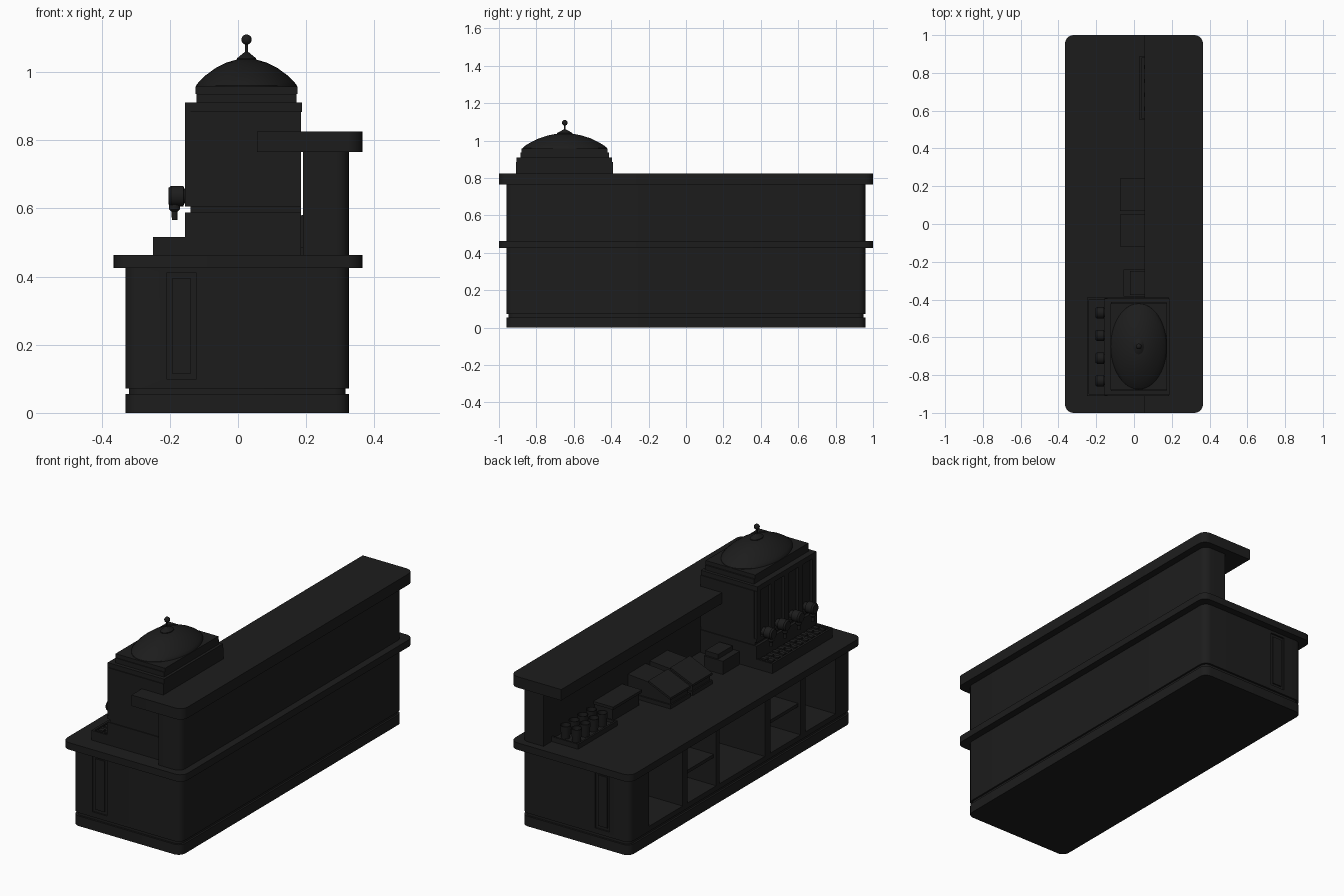
import bpy, bmesh, math
from mathutils import Matrix

if "Cube" in bpy.data.objects:
    bpy.data.objects.remove(bpy.data.objects["Cube"])

black = bpy.data.materials.new("black_lacquer")
black.diffuse_color = (0.012, 0.012, 0.012, 1)
black.use_nodes = True
black.node_tree.nodes["Principled BSDF"].inputs["Base Color"].default_value = black.diffuse_color


def finish(name, bm, smooth=False):
    bmesh.ops.recalc_face_normals(bm, faces=bm.faces)
    me = bpy.data.meshes.new(name)
    bm.to_mesh(me)
    bm.free()
    ob = bpy.data.objects.new(name, me)
    bpy.context.collection.objects.link(ob)
    me.materials.append(black)
    if smooth:
        bpy.ops.object.select_all(action='DESELECT')
        ob.select_set(True)
        bpy.context.view_layer.objects.active = ob
        bpy.ops.object.shade_smooth_by_angle(angle=math.radians(35))
    return ob


def slab(name, x, y, z, right=0, left=0):
    """Upright block with rounded vertical corners on its right / left side."""
    bm = bmesh.new()
    pts = []
    corners = [(x[1], y[1], -1, -1, right, 0), (x[0], y[1], 1, -1, left, 90),
               (x[0], y[0], 1, 1, left, 180), (x[1], y[0], -1, 1, right, 270)]
    for cx, cy, sx, sy, r, a0 in corners:
        for i in range(7 if r else 1):
            a = math.radians(a0 + 15 * i)
            pts.append((cx + sx * r + r * math.cos(a), cy + sy * r + r * math.sin(a)) if r else (cx, cy))
    f = bm.faces.new([bm.verts.new((px, py, z[0])) for px, py in pts])
    ext = bmesh.ops.extrude_face_region(bm, geom=[f])
    bmesh.ops.translate(bm, vec=(0, 0, z[1] - z[0]),
                        verts=[v for v in ext['geom'] if isinstance(v, bmesh.types.BMVert)])
    return finish(name, bm, right > 0)


def prism_xz(name, pts, y):
    """Side profile in x, z extruded along y."""
    bm = bmesh.new()
    a = [bm.verts.new((px, y[0], pz)) for px, pz in pts]
    b = [bm.verts.new((px, y[1], pz)) for px, pz in pts]
    bm.faces.new(a)
    bm.faces.new(b)
    for i in range(len(pts)):
        j = (i + 1) % len(pts)
        bm.faces.new((a[i], a[j], b[j], b[i]))
    return finish(name, bm)


def lathe(name, prof, loc, sy=1, n=32, rot=None):
    """Turn an (r, z) profile about z, closed at both ends."""
    bm = bmesh.new()
    rings = [[bm.verts.new((r * math.cos(2 * math.pi * i / n), sy * r * math.sin(2 * math.pi * i / n), z))
              for i in range(n)] for r, z in prof]
    for p, q in zip(rings, rings[1:]):
        for i in range(n):
            bm.faces.new((p[i], p[(i + 1) % n], q[(i + 1) % n], q[i]))
    bm.faces.new(rings[0])
    bm.faces.new(rings[-1])
    if rot:
        bm.transform(rot)
    bm.transform(Matrix.Translation(loc))
    return finish(name, bm, True)


def cut(ob, cutter):
    m = ob.modifiers.new("cut", 'BOOLEAN')
    m.operation = 'DIFFERENCE'
    m.solver = 'EXACT'
    m.object = cutter
    cutter.hide_render = True
    cutter.hide_viewport = True


# Counter: plinth, recessed groove, body, worktop
slab("plinth", (-.33, .325), (-.96, .96), (0, .055), .04, .04)
slab("plinth_groove", (-.32, .315), (-.95, .95), (.055, .075), .035, .035)
body = slab("counter_body", (-.33, .325), (-.96, .96), (.072, .428), .04, .04)
slab("worktop", (-.365, .365), (-1, 1), (.425, .463), .045, .045)

# Open shelving on the staff side
for i, (y0, y1) in enumerate([(.5, .79), (.21, .46), (-.21, .18), (-.52, -.26), (-.82, -.56)]):
    cut(body, slab(f"shelf_cutter_{i}", (-.4, .12), (y0, y1), (.1, .405)))
    if i in (1, 3):
        slab(f"middle_shelf_{i}", (-.315, .125), (y0 - .005, y1 + .005), (.25, .268))

# Framed panels on both ends
for s, side in ((-1, "front"), (1, "back")):
    ys = sorted((s * .952, s * 1.0))
    cut(body, slab(f"{side}_panel_cutter", (-.21, -.122), ys, (.1, .41)))
    slab(f"{side}_panel", (-.194, -.138), sorted((s * .945, s * .958)), (.116, .394))

# Raised customer bar
slab("bar_wall", (.19, .325), (-.96, .96), (.46, .77), .04)
slab("bar_top", (.055, .365), (-1, 1), (.765, .825), .045)

# Drink dispenser cabinet
slab("dispenser_base", (-.155, .185), (-.91, -.39), (.46, .587))
slab("dispenser_neck", (-.14, .185), (-.905, -.395), (.585, .607))
slab("dispenser_core", (-.14, .185), (-.91, -.39), (.605, .885))
slab("dispenser_cornice", (-.155, .187), (-.905, -.395), (.882, .91))
slab("dispenser_roof_plate", (-.122, .172), (-.885, -.412), (.908, .936))
slab("dispenser_roof_step", (-.125, .175), (-.88, -.42), (.936, .957))
slab("dispenser_lower_rail", (-.155, -.13), (-.91, -.39), (.605, .625))
for i in range(5):
    y = -.65 + (i - 2) * .12
    slab(f"dispenser_pilaster_{i}", (-.155, -.13), (y - .018, y + .018), (.605, .885))

# Dome and finial
lathe("dome", [(.149, .95), (.148, .96), (.138, .973), (.12, .99), (.09, 1.012), (.06, 1.027), (.03, 1.036)],
      (.025, -.648, 0), 1.53, 48)
lathe("dome_cap", [(.028, 1.03), (.028, 1.04), (.006, 1.058)], (.025, -.648, 0), 1.5)
lathe("finial_rod", [(.005, 1.04), (.005, 1.09)], (.025, -.648, 0), n=12)
lathe("finial_ball", [(max(.001, .015 * math.sin(math.pi * i / 10)), -.015 * math.cos(math.pi * i / 10))
                      for i in range(11)], (.025, -.648, 1.095), n=20)

# Taps
turn = Matrix.Rotation(-math.pi / 2, 4, 'Y')
for i in range(4):
    y = -.65 + (i - 1.5) * .12
    lathe(f"tap_barrel_{i}", [(.022, 0), (.022, .02), (.03, .022), (.03, .058), (.024, .066)],
          (-.138, y, .636), n=20, rot=turn)
    lathe(f"tap_spout_{i}", [(.008, .565), (.009, .59), (.016, .597), (.016, .615)], (-.186, y, 0), n=16)

# Drip tray with two rows of slats
slab("drip_tray", (-.25, -.15), (-.91, -.39), (.46, .508))
for s, y in (("front", (-.91, -.9)), ("back", (-.4, -.39))):
    slab(f"drip_tray_{s}_rim", (-.25, -.15), y, (.505, .516))
slab("drip_tray_outer_rim", (-.25, -.238), (-.91, -.39), (.505, .516))
for i in range(10):
    y = -.65 + (i - 4.5) * .049
    for j, x in enumerate((-.23, -.19)):
        slab(f"drip_slat_{i}_{j}", (x, x + .03), (y - .012, y + .012), (.505, .515))

# Small caddy beside the dispenser
slab("caddy", (-.055, .06), (-.385, -.24), (.46, .535))
slab("caddy_back", (-.02, .06), (-.375, -.25), (.535, .56))

# Two stepped storage bins with sloping lids
for i, y in enumerate(((-.12, .05), (.07, .24))):
    slab(f"bin_base_{i}", (-.075, .19), y, (.46, .485))
    prism_xz(f"bin_body_{i}", [(-.068, .485), (.19, .485), (.19, .58), (.06, .57), (-.068, .515)],
             (y[0] + .008, y[1] - .008))
    prism_xz(f"bin_lid_{i}", [(-.075, .512), (.06, .57), (.06, .582), (-.075, .524)], y)

# Low box under the bar
slab("under_bar_box", (.08, .19), (.29, .52), (.46, .53))
slab("under_bar_box_lid", (.07, .19), (.28, .53), (.53, .545))

# Glass rack: tray, rims and tumblers
slab("rack_tray", (.03, .19), (.55, .89), (.46, .475))
slab("rack_front_rim", (.03, .04), (.55, .89), (.475, .49))
for i, y in enumerate((.55, .88)):
    slab(f"rack_end_rim_{i}", (.03, .19), (y, y + .01), (.475, .49))
for i in range(4):
    for j in range(2):
        lathe(f"tumbler_{i}_{j}", [(.022, .475), (.028, .545), (.024, .545), (.02, .482)],
              (.08 + j * .066, .61 + i * .074, 0), n=16)
